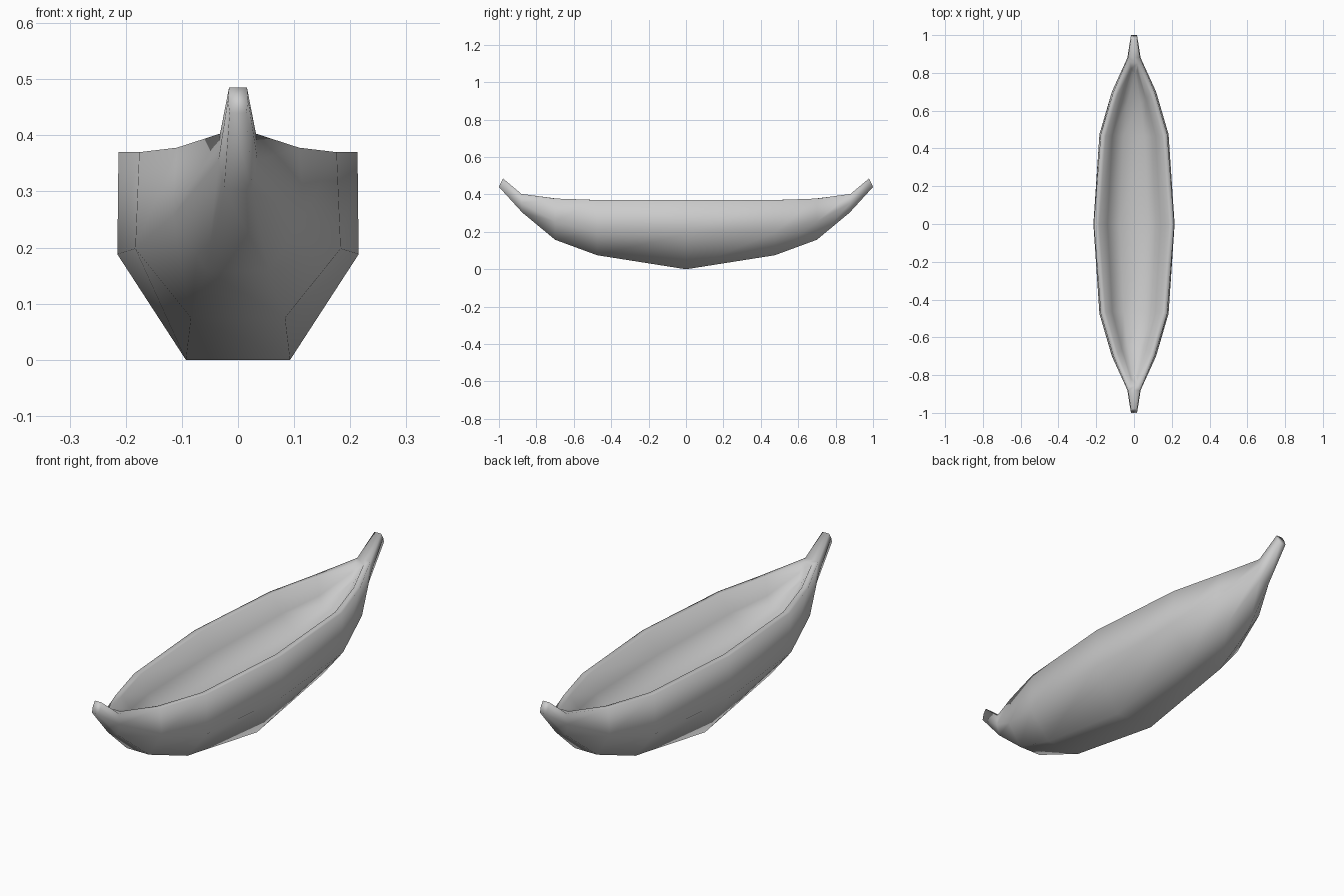
import bpy, bmesh

if "Cube" in bpy.data.objects:
    bpy.data.objects.remove(bpy.data.objects["Cube"])

# Half-hull stations: (y, half width, z) for gunwale, chine and bottom edge
OUTER = [
    [(0.00, 0.213, 0.370), (0.00, 0.215, 0.188), (0.00, 0.093, 0.000)],
    [(0.475, 0.176, 0.370), (0.475, 0.183, 0.198), (0.475, 0.084, 0.075)],
    [(0.70, 0.109, 0.378), (0.70, 0.117, 0.255), (0.70, 0.055, 0.158)],
    [(0.88, 0.032, 0.403), (0.88, 0.035, 0.355), (0.875, 0.025, 0.303)],
    [(0.978, 0.016, 0.485), (0.99, 0.018, 0.463), (1.00, 0.015, 0.440)],
]
# Same for the hollow: rim, side and floor
INNER = [
    [(0.00, 0.185, 0.370), (0.00, 0.140, 0.280), (0.00, 0.075, 0.230)],
    [(0.465, 0.150, 0.370), (0.465, 0.115, 0.290), (0.465, 0.055, 0.240)],
    [(0.685, 0.087, 0.377), (0.66, 0.065, 0.310), (0.64, 0.035, 0.280)],
    [(0.850, 0.020, 0.398), (0.82, 0.016, 0.365), (0.80, 0.009, 0.345)],
]


def rings(bm, stations):
    """Mirror the stations in x and y and return rows of six vertices."""
    rows = [(s, -1) for s in reversed(stations[1:])] + [(s, 1) for s in stations]
    out = []
    for s, sign in rows:
        pts = [(-w, y * sign, z) for y, w, z in s]
        pts += [(w, y * sign, z) for y, w, z in reversed(s)]
        out.append([bm.verts.new(p) for p in pts])
    return out


def loft(bm, rows):
    for a, b in zip(rows, rows[1:]):
        for i in range(len(a) - 1):
            bm.faces.new((a[i], a[i + 1], b[i + 1], b[i]))


bm = bmesh.new()
outer = rings(bm, OUTER)
inner = rings(bm, INNER)

# Outer skin and hollow inside
loft(bm, outer)
loft(bm, inner)

# Gunwale rim on both sides
body = outer[1:-1]
for k in (0, 5):
    loft(bm, [[o[k], i[k]] for o, i in zip(body, inner)])

# Solid horn at each end: deck, tip and inside end wall
for tip, base, wall in ((outer[0], outer[1], inner[0]),
                        (outer[-1], outer[-2], inner[-1])):
    bm.faces.new((tip[0], tip[5], base[5], base[0]))
    bm.faces.new((base[0], base[5], wall[5], wall[0]))
    bm.faces.new(tip)
    bm.faces.new(wall)

bmesh.ops.recalc_face_normals(bm, faces=bm.faces)
for f in bm.faces:
    f.smooth = True
mesh = bpy.data.meshes.new("canoe_hull")
bm.to_mesh(mesh)
bm.free()
hull = bpy.data.objects.new("canoe_hull", mesh)
bpy.context.collection.objects.link(hull)
